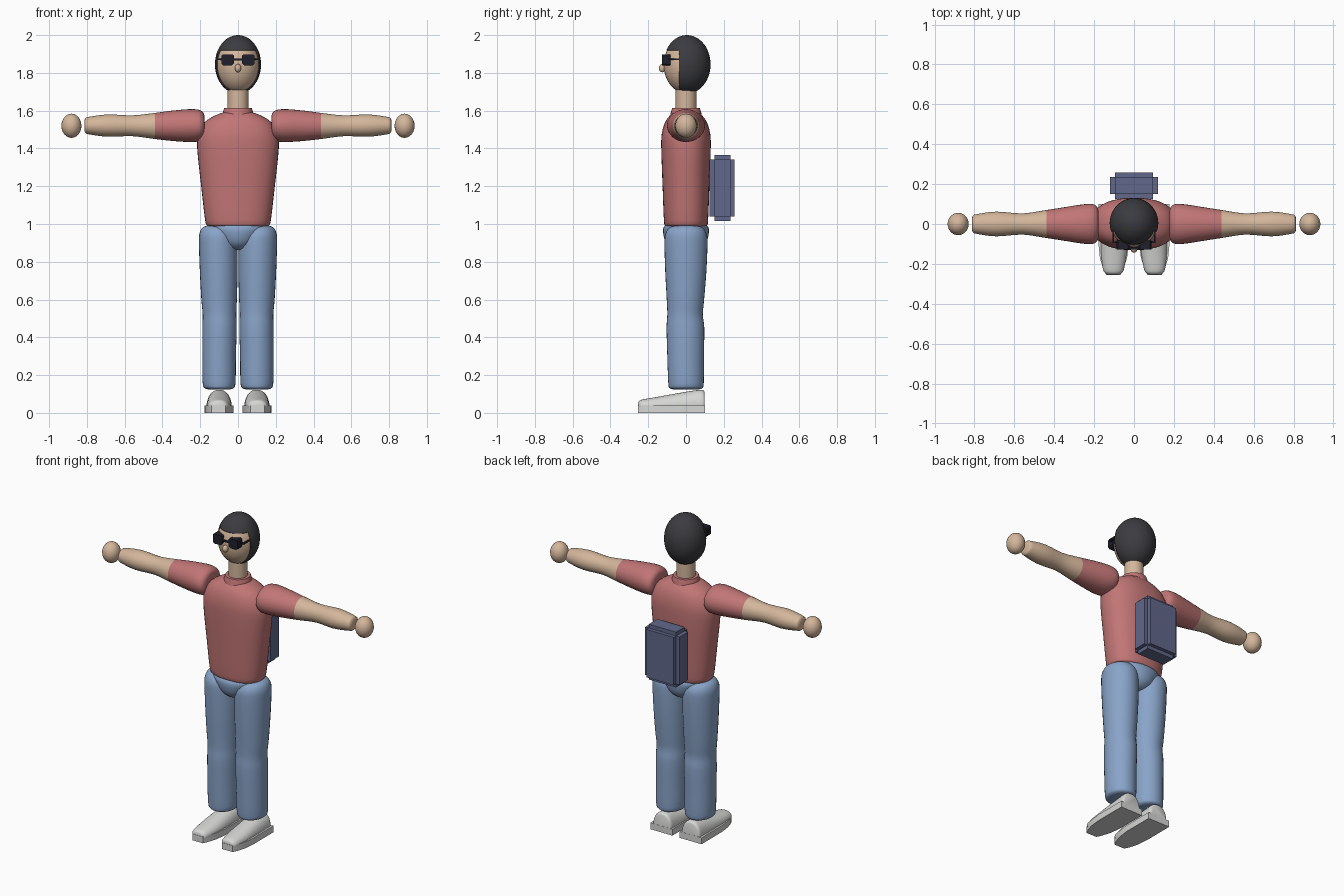
import bpy, bmesh, math
from mathutils import Vector, Matrix

if "Cube" in bpy.data.objects:
    bpy.data.objects.remove(bpy.data.objects["Cube"])


def colour(name, rgb):
    m = bpy.data.materials.new(name)
    m.diffuse_color = (*rgb, 1)
    m.use_nodes = True
    m.node_tree.nodes["Principled BSDF"].inputs["Base Color"].default_value = m.diffuse_color
    return m


SKIN = colour("skin", (0.66, 0.47, 0.33))
SHIRT = colour("red_shirt", (0.54, 0.18, 0.18))
JEANS = colour("blue_denim", (0.25, 0.37, 0.58))
HAIR = colour("dark_hair", (0.045, 0.045, 0.052))
SHOE = colour("light_grey_shoe", (0.68, 0.68, 0.67))
PACK = colour("slate_backpack", (0.12, 0.14, 0.26))
GLASS = colour("black_glasses", (0.013, 0.014, 0.025))


def finish(name, bm, *mats, smooth=True):
    bmesh.ops.recalc_face_normals(bm, faces=bm.faces)
    me = bpy.data.meshes.new(name)
    bm.to_mesh(me)
    bm.free()
    for m in mats:
        me.materials.append(m)
    if smooth:
        for p in me.polygons:
            p.use_smooth = True
        me.set_sharp_from_angle(angle=math.radians(40))
    ob = bpy.data.objects.new(name, me)
    bpy.context.collection.objects.link(ob)
    return ob


def spline(rows, steps):
    """Catmull-Rom interpolation through the profile rows."""
    rows = [Vector(r) for r in rows]
    out = []
    for i in range(len(rows) - 1):
        a, b, c, d = rows[max(i - 1, 0)], rows[i], rows[i + 1], rows[min(i + 2, len(rows) - 1)]
        for k in range(steps):
            t = k / steps
            out.append(0.5 * (2 * b + (c - a) * t + (2 * a - 5 * b + 4 * c - d) * t * t
                              + (3 * b - a - 3 * c + d) * t ** 3))
    return out + [rows[-1]]


def loft(rows, place, n=32, power=2.0, steps=3):
    """Rows are (along, centre_u, centre_v, radius_u, radius_v)."""
    bm = bmesh.new()
    rings = []
    for s, cu, cv, ru, rv in spline(rows, steps):
        ring = []
        for k in range(n):
            a = 2 * math.pi * k / n
            c, d = math.cos(a), math.sin(a)
            u = cu + ru * math.copysign(abs(c) ** (2 / power), c)
            v = cv + rv * math.copysign(abs(d) ** (2 / power), d)
            ring.append(bm.verts.new(place(s, u, v)))
        rings.append(ring)
    for r, q in zip(rings, rings[1:]):
        for k in range(n):
            j = (k + 1) % n
            bm.faces.new((r[k], r[j], q[j], q[k]))
    bm.faces.new(rings[0])
    bm.faces.new(rings[-1])
    return bm


def ball(centre, radii, u=32, v=20):
    bm = bmesh.new()
    bmesh.ops.create_uvsphere(bm, u_segments=u, v_segments=v, radius=1,
                              matrix=Matrix.Translation(centre) @ Matrix.Diagonal((*radii, 1)))
    return bm


def box(bm, x, y, z):
    mid = [(p[0] + p[1]) / 2 for p in (x, y, z)]
    size = [p[1] - p[0] for p in (x, y, z)]
    bmesh.ops.create_cube(bm, size=1, matrix=Matrix.Translation(mid) @ Matrix.Diagonal((*size, 1)))


def upright(s, u, v):
    return (u, v, s)


# Head, nose and neck
finish("head", ball((0, 0, 1.842), (0.115, 0.118, 0.149)), SKIN)
finish("nose", ball((0, -0.126, 1.825), (0.017, 0.018, 0.022), 16, 10), SKIN)
finish("neck", loft([(1.58, 0, 0, 0.055, 0.055), (1.74, 0, 0, 0.055, 0.055)], upright, steps=1), SKIN)

# Hair shell: cut away the face opening
bm = ball((0, 0.005, 1.845), (0.122, 0.125, 0.155), 40, 28)
for co, no in (((0, 0, 1.92), (0, 0, 1)), ((0, -0.037, 0), (0, 1, 0))):
    bmesh.ops.bisect_plane(bm, geom=bm.verts[:] + bm.edges[:] + bm.faces[:], plane_co=co, plane_no=no)
face = [f for f in bm.faces
        if f.calc_center_median().z < 1.92 and f.calc_center_median().y < -0.037]
bmesh.ops.delete(bm, geom=face, context='FACES')
hair = finish("hair", bm, HAIR)
mod = hair.modifiers.new("thickness", 'SOLIDIFY')
mod.thickness = 0.008
mod.offset = -1

# Glasses: lenses with clipped lower corners, bridge and temples
bm = bmesh.new()
for s in (-1, 1):
    outline = [(0.022, 1.892), (0.03, 1.898), (0.08, 1.898), (0.087, 1.89),
               (0.087, 1.848), (0.077, 1.838), (0.034, 1.838), (0.022, 1.85)]
    front = bm.faces.new([bm.verts.new((s * x, -0.127, z)) for x, z in outline])
    ext = bmesh.ops.extrude_face_region(bm, geom=[front], use_keep_orig=True)
    bmesh.ops.translate(bm, vec=(0, 0.045, 0),
                        verts=[e for e in ext["geom"] if isinstance(e, bmesh.types.BMVert)])
    box(bm, sorted((s * 0.08, s * 0.108)), (-0.095, -0.087), (1.867, 1.877))
    box(bm, sorted((s * 0.1, s * 0.108)), (-0.095, -0.02), (1.867, 1.877))
box(bm, (-0.025, 0.025), (-0.127, -0.117), (1.866, 1.876))
finish("glasses", bm, GLASS, smooth=False)

# Shirt body and collar
finish("shirt_body", loft([
    (0.983, 0, 0, 0.145, 0.095), (0.992, 0, 0, 0.163, 0.11), (1.02, 0, 0, 0.174, 0.117),
    (1.2, 0, 0, 0.195, 0.124), (1.4, 0, 0, 0.216, 0.131), (1.48, 0, 0, 0.208, 0.128),
    (1.54, 0, 0, 0.175, 0.11), (1.575, 0, 0, 0.12, 0.085), (1.59, 0, 0, 0.08, 0.07)],
    upright, n=40, power=2.3), SHIRT)
finish("collar", loft([(1.56, 0, 0, 0.085, 0.085), (1.585, 0, 0, 0.082, 0.082), (1.615, 0, 0, 0.073, 0.073)],
                      upright, steps=1), SHIRT)

# Pelvis
finish("pelvis", loft([
    (0.862, 0, 0, 0.03, 0.04), (0.872, 0, 0, 0.06, 0.075), (0.9, 0, 0, 0.1, 0.105),
    (0.94, 0, 0, 0.132, 0.119), (0.975, 0, 0, 0.155, 0.121), (0.995, 0, 0, 0.16, 0.11)], upright), JEANS)

# Backpack: three crossing slabs give the stepped edges
bm = bmesh.new()
box(bm, (-0.095, 0.095), (0.125, 0.258), (1.04, 1.342))
box(bm, (-0.12, 0.12), (0.15, 0.235), (1.04, 1.342))
box(bm, (-0.095, 0.095), (0.15, 0.235), (1.017, 1.366))
finish("backpack", bm, PACK, smooth=False)

ARM = [(0.178, 0, 1.52, 0.065, 0.055), (0.186, 0, 1.52, 0.088, 0.072), (0.21, 0, 1.521, 0.1, 0.084),
       (0.26, 0, 1.521, 0.098, 0.087), (0.35, 0, 1.52, 0.084, 0.08), (0.44, 0, 1.519, 0.07, 0.069),
       (0.56, 0, 1.52, 0.053, 0.055), (0.69, 0, 1.521, 0.062, 0.059), (0.79, 0, 1.521, 0.049, 0.046),
       (0.807, 0, 1.521, 0.042, 0.039), (0.813, 0, 1.521, 0.028, 0.026)]
LEG = [(0.125, 0.1, 0, 0.06, 0.07), (0.132, 0.1, 0, 0.078, 0.088), (0.16, 0.1, 0, 0.087, 0.094),
       (0.3, 0.1, -0.002, 0.089, 0.097), (0.45, 0.098, -0.003, 0.091, 0.1), (0.52, 0.098, -0.005, 0.089, 0.094),
       (0.6, 0.1, -0.003, 0.094, 0.099), (0.75, 0.102, -0.001, 0.1, 0.109), (0.9, 0.105, 0, 0.102, 0.114),
       (0.95, 0.108, 0, 0.096, 0.108), (0.98, 0.112, 0, 0.077, 0.087), (0.992, 0.115, 0, 0.048, 0.055)]
UPPER = [(0.099, 0.1, 0.035, 0.056, 0.074), (0.09, 0.1, 0.035, 0.063, 0.085), (0.06, 0.1, 0.035, 0.065, 0.086),
         (-0.05, 0.1, 0.035, 0.067, 0.068), (-0.15, 0.101, 0.035, 0.064, 0.05),
         (-0.225, 0.103, 0.035, 0.053, 0.037), (-0.245, 0.103, 0.035, 0.043, 0.03),
         (-0.253, 0.103, 0.035, 0.03, 0.02)]
SOLE = [(0.025, 0.1), (0.025, -0.1), (0.035, -0.17), (0.053, -0.225), (0.067, -0.255),
        (0.14, -0.255), (0.155, -0.225), (0.171, -0.17), (0.178, -0.1), (0.178, 0.1)]

for side, s in (("left", 1), ("right", -1)):
    # Arm: sleeve inside, bare skin beyond the hem
    bm = loft(ARM, lambda a, u, v: (s * a, u, v))
    for f in bm.faces:
        f.material_index = int(abs(f.calc_center_median().x) > 0.44)
    finish(side + "_arm", bm, SHIRT, SKIN)
    finish(side + "_hand", ball((s * 0.882, 0, 1.52), (0.053, 0.056, 0.064), 24, 16), SKIN)
    # Trouser leg
    finish(side + "_leg", loft(LEG, lambda a, u, v: (s * u, v, a)), JEANS)
    # Shoe: domed upper on a flat sole
    finish(side + "_shoe_upper", loft(UPPER, lambda a, u, v: (s * u, a, max(v, 0.03)), power=2.2), SHOE)
    bm = bmesh.new()
    base = bm.faces.new([bm.verts.new((s * x, y, 0)) for x, y in SOLE])
    ext = bmesh.ops.extrude_face_region(bm, geom=[base], use_keep_orig=True)
    bmesh.ops.translate(bm, vec=(0, 0, 0.04),
                        verts=[e for e in ext["geom"] if isinstance(e, bmesh.types.BMVert)])
    finish(side + "_shoe_sole", bm, SHOE)
